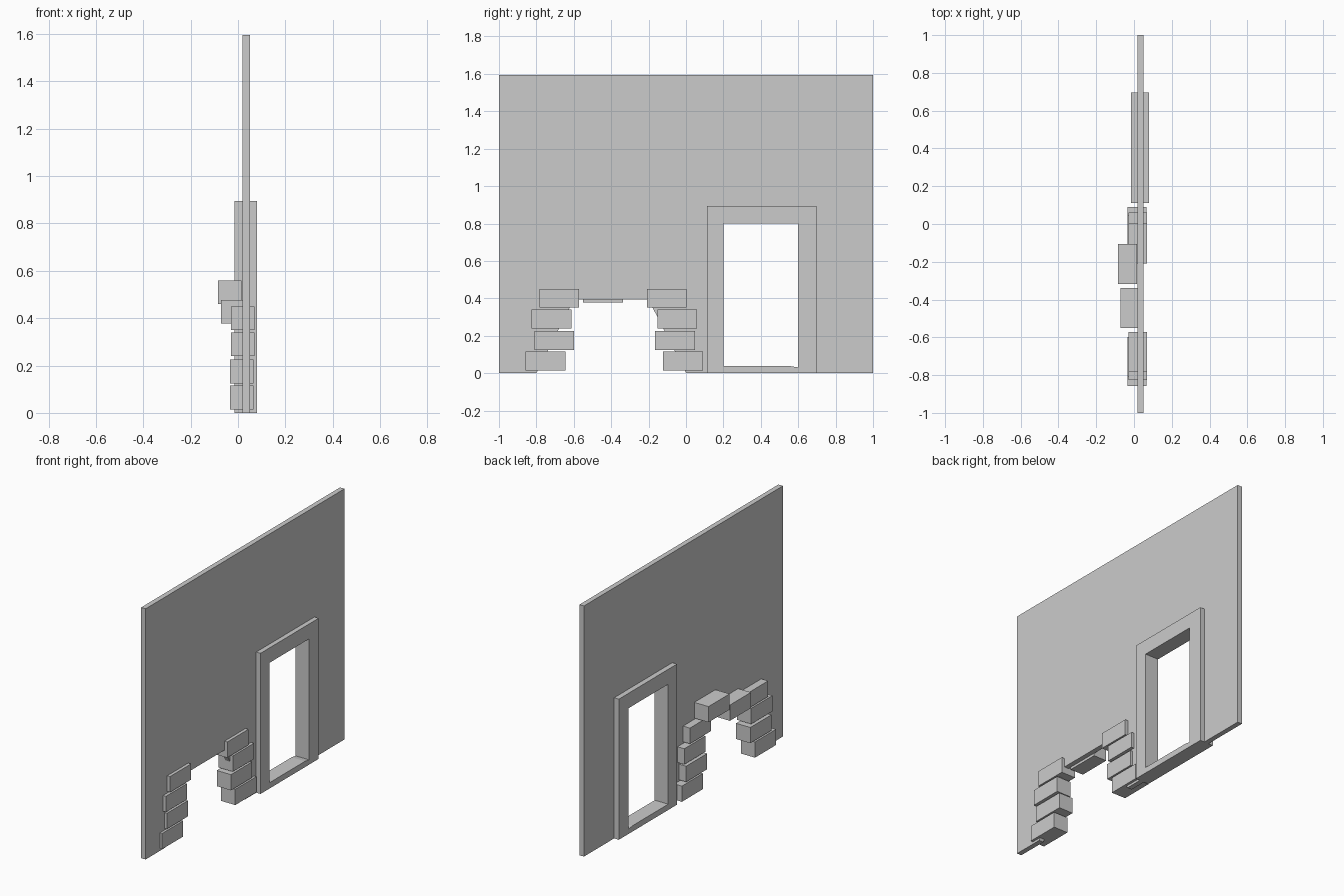
import bpy, bmesh

if "Cube" in bpy.data.objects:
    bpy.data.objects.remove(bpy.data.objects["Cube"])


def make_object(name, bm):
    bmesh.ops.recalc_face_normals(bm, faces=bm.faces)
    mesh = bpy.data.meshes.new(name)
    bm.to_mesh(mesh)
    bm.free()
    obj = bpy.data.objects.new(name, mesh)
    bpy.context.collection.objects.link(obj)
    return obj


def extrude_loops(name, loops, x0, x1):
    """Extrude an outline (plus optional holes) given in (y, z) along x."""
    bm = bmesh.new()
    edges = []
    for loop in loops:
        vs = [bm.verts.new((x0, y, z)) for y, z in loop]
        edges += [bm.edges.new((vs[i], vs[(i + 1) % len(vs)])) for i in range(len(vs))]
    bmesh.ops.triangle_fill(bm, edges=edges, use_beauty=True, use_dissolve=False)
    bmesh.ops.dissolve_limit(bm, angle_limit=0.01, verts=bm.verts, edges=bm.edges)
    res = bmesh.ops.extrude_face_region(bm, geom=bm.faces[:])
    moved = [g for g in res["geom"] if isinstance(g, bmesh.types.BMVert)]
    bmesh.ops.translate(bm, verts=moved, vec=(x1 - x0, 0, 0))
    return make_object(name, bm)


def brick(name, x, y, z, size=(0.10, 0.212, 0.10)):
    """Box placed by its minimum corner."""
    bm = bmesh.new()
    bmesh.ops.create_cube(bm, size=1)
    for v in bm.verts:
        v.co = [c + (k + 0.5) * s for c, k, s in zip((x, y, z), v.co, size)]
    return make_object(name, bm)


# Thin wall with a trapezoid hole and a doorway
extrude_loops("wall", [[
    (-1, 0), (-0.8, 0), (-0.6, 0.393), (-0.2, 0.393), (0, 0),
    (0.17, 0), (0.17, 0.83), (0.63, 0.83), (0.63, 0),
    (1, 0), (1, 1.595), (-1, 1.595)]], 0.018, 0.05)

# Door frame with a low sill
extrude_loops("door_frame", [
    [(0.112, 0), (0.697, 0), (0.697, 0.895), (0.112, 0.895)],
    [(0.2, 0.037), (0.56, 0.037), (0.6, 0.031), (0.6, 0.8), (0.2, 0.8)]],
    -0.015, 0.08)

# Loose bricks stacked on both sides of the hole
left_y = (-0.857, -0.81, -0.825, -0.783)
right_y = (-0.122, -0.165, -0.152, -0.208)
rows = ((-0.034, 0.015), (-0.034, 0.125), (-0.03, 0.24), (-0.03, 0.35))
for i, (x, z) in enumerate(rows):
    brick(f"left_brick_{i + 1}", x, left_y[i], z)
    brick(f"right_brick_{i + 1}", x, right_y[i], z)

# Bricks across the top
brick("top_brick_1", -0.072, -0.55, 0.377, (0.092, 0.212, 0.1))
brick("top_brick_2", -0.085, -0.317, 0.46)
